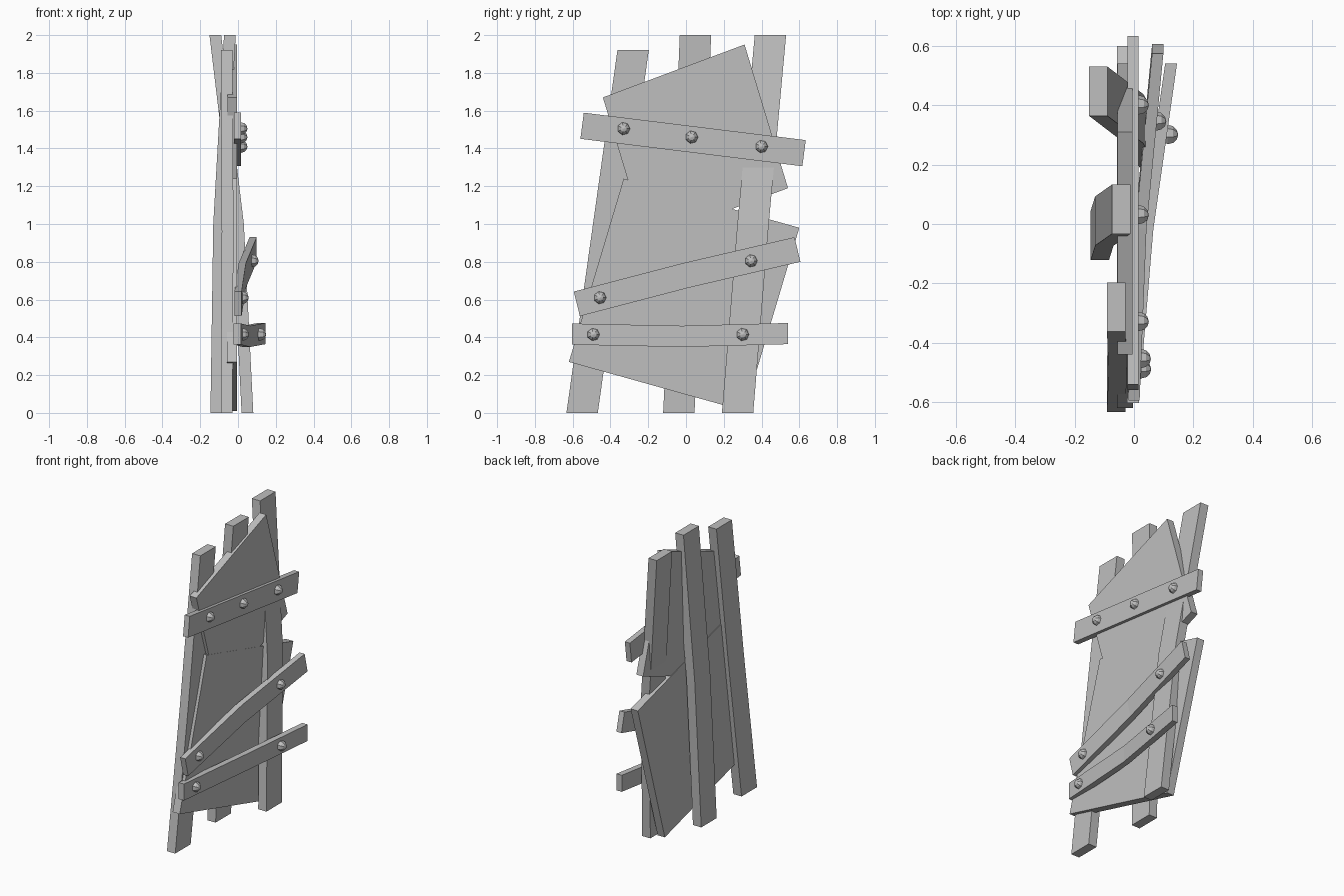
import bpy
import bmesh
from math import radians
from mathutils import Vector, Matrix

cube = bpy.data.objects.get("Cube")
if cube:
    bpy.data.objects.remove(cube, do_unlink=True)

grey = bpy.data.materials.new("plain_grey")
grey.use_nodes = True
grey.diffuse_color = (0.52, 0.52, 0.52, 1)
grey.node_tree.nodes["Principled BSDF"].inputs["Base Color"].default_value = grey.diffuse_color


def finish(name, bm):
    bmesh.ops.recalc_face_normals(bm, faces=bm.faces)
    mesh = bpy.data.meshes.new(name)
    bm.to_mesh(mesh)
    bm.free()
    mesh.materials.append(grey)
    obj = bpy.data.objects.new(name, mesh)
    bpy.context.collection.objects.link(obj)
    return obj


def board(name, path, half_a, half_b):
    """Four-sided board through the path points, with a section set by two half-widths."""
    bm = bmesh.new()
    a, b = Vector(half_a), Vector(half_b)
    rings = [[bm.verts.new(Vector(p) + s * a + t * b)
              for s, t in ((1, 1), (1, -1), (-1, -1), (-1, 1))] for p in path]
    for r0, r1 in zip(rings, rings[1:]):
        for i in range(4):
            j = (i + 1) % 4
            bm.faces.new((r0[i], r0[j], r1[j], r1[i]))
    bm.faces.new(rings[0])
    bm.faces.new(rings[-1])
    return finish(name, bm)


def bolt(name, at):
    """Low-poly round head, with its poles along x."""
    bm = bmesh.new()
    bmesh.ops.create_uvsphere(bm, u_segments=7, v_segments=6, radius=0.034)
    turn = Matrix.Rotation(radians(90), 4, "Y")
    bmesh.ops.transform(bm, matrix=Matrix.Translation(at) @ turn, verts=bm.verts)
    finish(name, bm)


# Upright posts, each slightly bent at mid height
posts = {
    "front_post": [(-0.06, -0.55, 0), (-0.055, -0.415, 0.96), (-0.06, -0.28, 1.92)],
    "middle_post": [(-0.115, -0.038, 0), (-0.10, 0.01, 1), (-0.043, 0.05, 2)],
    "rear_post": [(0.05, 0.273, 0), (0.0, 0.355, 1), (-0.12, 0.447, 2)],
}
for name, path in posts.items():
    board(name, path, (0.031, 0, 0), (0, 0.083, 0))

# Two crooked sheets fixed between the posts
board("upper_panel", [(-0.03, -0.325, 1.29), (-0.03, 0.425, 1.57)],
      (0.025, 0, 0), (0, -0.115, 0.38))
board("lower_panel", [(-0.031, -0.475, 0.755), (-0.031, 0.455, 0.495)],
      (0.027, 0, 0), (0, 0.145, 0.485))

# Cross planks on the outer side
board("upper_plank", [(-0.003, -0.55, 1.52), (-0.003, 0.625, 1.375)],
      (0.019, 0, 0), (0, 0.009, 0.069))
board("middle_plank", [(0.0, -0.578, 0.577), (0.023, 0, 0.728), (0.08, 0.59, 0.865)],
      (0.019, 0, 0), (0, -0.016, 0.065))
board("lower_plank", [(-0.004, -0.603, 0.417), (0.045, -0.02, 0.405), (0.125, 0.54, 0.42)],
      (0.02, 0, 0), (0, 0, 0.056))

# Bolt heads
bolts = {
    "upper_bolt": [(0.016, -0.33, 1.505), (0.016, 0.03, 1.46), (0.016, 0.4, 1.41)],
    "middle_bolt": [(0.023, -0.455, 0.61), (0.075, 0.345, 0.805)],
    "lower_bolt": [(0.024, -0.49, 0.415), (0.115, 0.3, 0.415)],
}
for name, places in bolts.items():
    for n, at in enumerate(places, 1):
        bolt(f"{name}_{n}", at)
